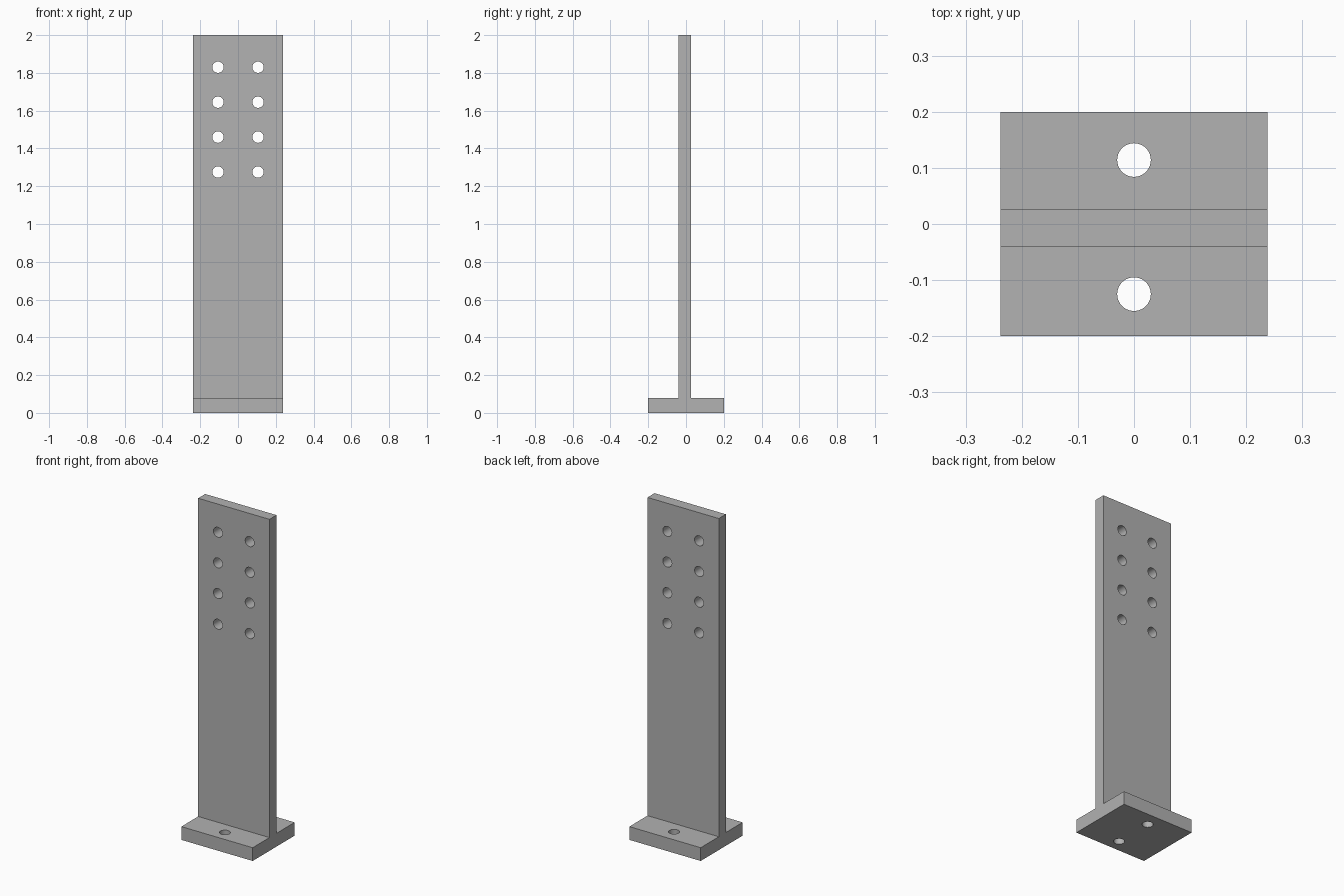
import bpy
import bmesh
import math

if "Cube" in bpy.data.objects:
    bpy.data.objects.remove(bpy.data.objects["Cube"])

HALF_WIDTH = 0.238
BASE_TOP = 0.08
HOLE_RADIUS = 0.03

# Steel colour
steel = bpy.data.materials.new("grey_steel")
steel.use_nodes = True
grey = (0.445, 0.445, 0.445, 1)
steel.diffuse_color = grey
steel.node_tree.nodes["Principled BSDF"].inputs["Base Color"].default_value = grey

# T-shaped bracket: side profile (y, z) extruded across the width
profile = [(-0.2, 0), (0.2, 0), (0.2, BASE_TOP), (0.027, BASE_TOP),
           (0.027, 2), (-0.04, 2), (-0.04, BASE_TOP), (-0.2, BASE_TOP)]
bm = bmesh.new()
section = bm.faces.new([bm.verts.new((-HALF_WIDTH, y, z)) for y, z in profile])
grown = bmesh.ops.extrude_face_region(bm, geom=[section])["geom"]
bmesh.ops.translate(bm, vec=(2 * HALF_WIDTH, 0, 0),
                    verts=[v for v in grown if isinstance(v, bmesh.types.BMVert)])
bmesh.ops.recalc_face_normals(bm, faces=bm.faces)
mesh = bpy.data.meshes.new("t_bracket")
bm.to_mesh(mesh)
bm.free()
mesh.materials.append(steel)
bracket = bpy.data.objects.new("t_bracket", mesh)
bpy.context.collection.objects.link(bracket)


def drill(location, tilt=0):
    """Cut one round through hole."""
    bpy.ops.mesh.primitive_cylinder_add(vertices=40, radius=HOLE_RADIUS, depth=0.3,
                                        location=location, rotation=(tilt, 0, 0))
    cutter = bpy.context.object
    cutter.name = "hole_cutter"
    cutter.hide_render = True
    cutter.data.materials.append(steel)
    cut = bracket.modifiers.new("hole", "BOOLEAN")
    cut.operation = "DIFFERENCE"
    cut.solver = "EXACT"
    cut.object = cutter
    bpy.context.view_layer.objects.active = bracket
    bpy.ops.object.modifier_apply(modifier=cut.name)
    bpy.data.objects.remove(cutter)


# Two columns of bolt holes in the upright
for row in range(4):
    for side in (-1, 1):
        drill((side * 0.106, 0, 1.83 - row * 0.185), math.pi / 2)

# Anchor holes in the foot
for y in (-0.125, 0.114):
    drill((0, y, 0))

# Smooth hole walls, sharp plate edges
bpy.ops.object.select_all(action="DESELECT")
bracket.select_set(True)
bpy.context.view_layer.objects.active = bracket
bpy.ops.object.shade_smooth_by_angle(angle=math.radians(30))
